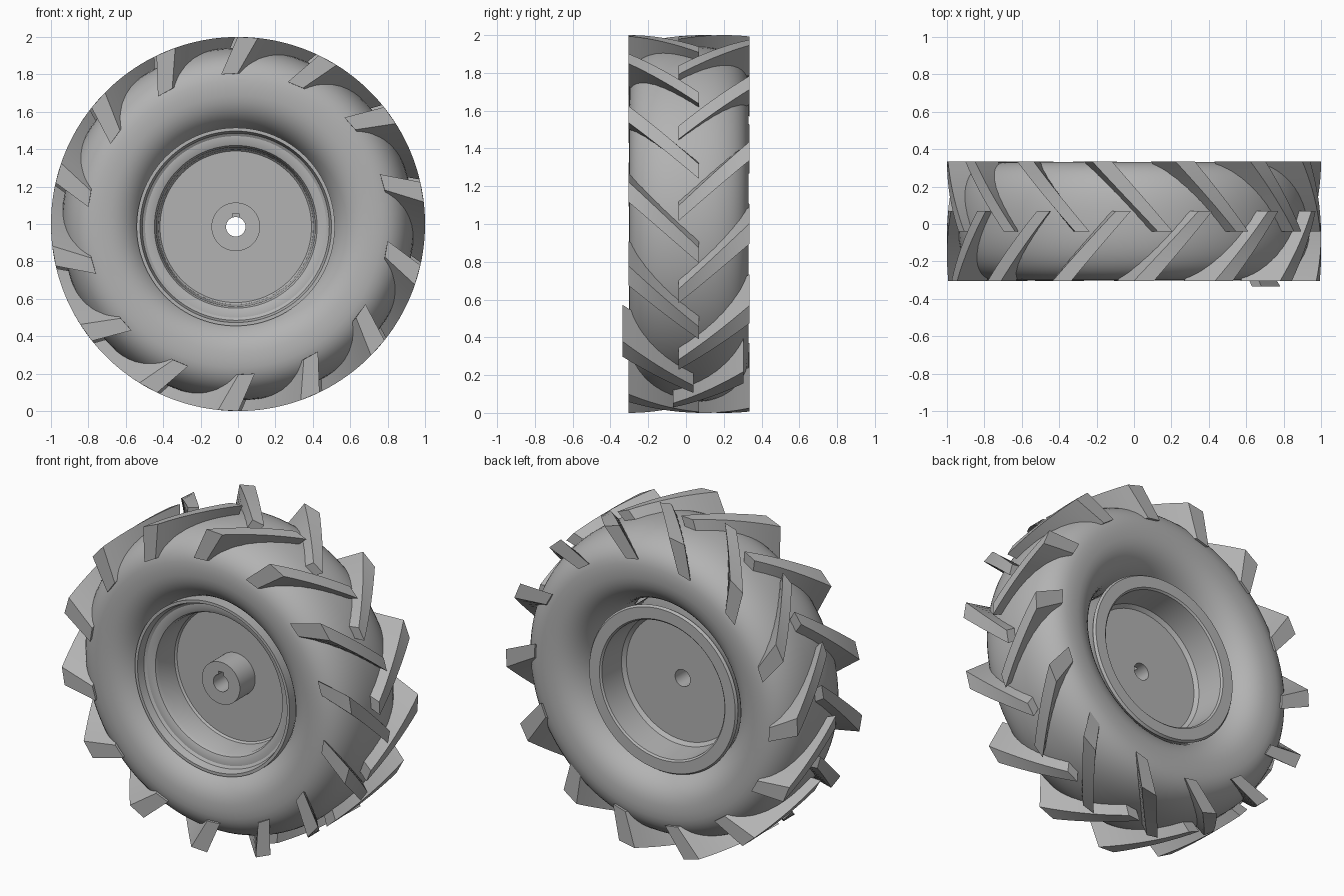
import bpy, bmesh, math

cube = bpy.data.objects.get("Cube")
if cube:
    bpy.data.objects.remove(cube, do_unlink=True)

MID = 0.015            # middle of the tyre along y
SEGMENTS = 96
LUGS = 14

grey = bpy.data.materials.new("plain grey")
grey.use_nodes = True
grey.diffuse_color = (0.45, 0.45, 0.45, 1)
grey.node_tree.nodes["Principled BSDF"].inputs["Base Color"].default_value = (0.45, 0.45, 0.45, 1)


def finish(bm, name, location, smooth_angle=None):
    bmesh.ops.recalc_face_normals(bm, faces=bm.faces)
    mesh = bpy.data.meshes.new(name)
    bm.to_mesh(mesh)
    bm.free()
    obj = bpy.data.objects.new(name, mesh)
    obj.location = location
    mesh.materials.append(grey)
    bpy.context.collection.objects.link(obj)
    if smooth_angle:
        bpy.ops.object.select_all(action="DESELECT")
        obj.select_set(True)
        bpy.context.view_layer.objects.active = obj
        bpy.ops.object.shade_smooth_by_angle(angle=math.radians(smooth_angle))
    return obj


def polar(radius, angle, y):
    return (radius * math.cos(angle), y, radius * math.sin(angle))


def bridge(bm, loops, closed):
    """Join neighbouring closed loops of vertices with quads."""
    count = len(loops[0])
    for i in range(len(loops) if closed else len(loops) - 1):
        a, b = loops[i], loops[(i + 1) % len(loops)]
        for j in range(count):
            k = (j + 1) % count
            bm.faces.new((a[j], a[k], b[k], b[j]))


def lathe(name, profile, location, smooth_angle=30):
    """Turn a closed (radius, y) profile around the y axis."""
    bm = bmesh.new()
    loops = [[bm.verts.new(polar(r, math.tau * i / SEGMENTS, y)) for r, y in profile]
             for i in range(SEGMENTS)]
    bridge(bm, loops, True)
    return finish(bm, name, location, smooth_angle)


# Tyre body: rounded, slightly squared cross-section
def tyre_profile(steps=48, power=2 / 2.4):
    points = []
    for i in range(steps):
        a = math.tau * i / steps
        c, s = math.cos(a), math.sin(a)
        height = 0.212 if s > 0 else 0.24
        y = math.copysign(abs(c) ** power, c) * 0.317
        points.append((0.73 + math.copysign(abs(s) ** power, s) * height, MID + y))
    return points


lathe("tyre_body", tyre_profile(), (0, 0, 1), 60)

# Rim with the centre disc
AXLE = (-0.012, 0, 0.985)
lathe("wheel_rim", [
    (0.052, 0.0), (0.405, 0.0), (0.415, -0.012), (0.425, -0.15), (0.435, -0.17),
    (0.46, -0.18), (0.485, -0.18), (0.5, -0.19), (0.512, -0.235), (0.53, -0.235),
    (0.53, -0.15), (0.49, -0.1), (0.49, 0.2), (0.51, 0.235), (0.5, 0.25),
    (0.43, 0.25), (0.42, 0.24), (0.405, 0.07), (0.385, 0.05), (0.052, 0.05)], AXLE)

# Hub with a keyway cut above the bore
hub = lathe("hub", [(0.052, -0.15), (0.13, -0.15), (0.13, 0.002), (0.052, 0.002)], AXLE)
bm = bmesh.new()
bmesh.ops.create_cube(bm, size=1)
bmesh.ops.scale(bm, vec=(0.034, 0.4, 0.05), verts=bm.verts)
cutter = finish(bm, "keyway_cutter", (AXLE[0], -0.203, AXLE[2] + 0.045))
cutter.hide_render = True
cutter.hide_viewport = True
cut = hub.modifiers.new("keyway", "BOOLEAN")
cut.operation = "DIFFERENCE"
cut.object = cutter


# Tread lugs: slanted bars, their outer ends reaching down the sidewall
def lug(name, start, side, shift, steps=8):
    bm = bmesh.new()
    loops = []
    for i in range(steps + 1):
        t = i / steps
        y = MID + side * (0.32 - 0.375 * t) + shift
        middle = start - math.radians(19.5) * t
        half = math.radians(3.1 - 0.8 * t)
        lean = math.radians(6.3)
        loops.append([bm.verts.new(polar(r, a, y)) for r, a in (
            (1, middle - half), (1, middle + half),
            (0.805, middle + lean + half), (0.805, middle + lean - half))])
    bridge(bm, loops, False)
    bm.faces.new(loops[0])
    bm.faces.new(loops[-1])
    finish(bm, name, (0, 0, 1), 30)


for i in range(LUGS):
    front = math.radians(87) - math.tau * i / LUGS
    shift = -0.03 if i == 5 else 0    # one pair sits out of line
    lug(f"front_lug_{i + 1}", front, -1, shift)
    lug(f"back_lug_{i + 1}", front - math.pi / LUGS, 1, shift)
